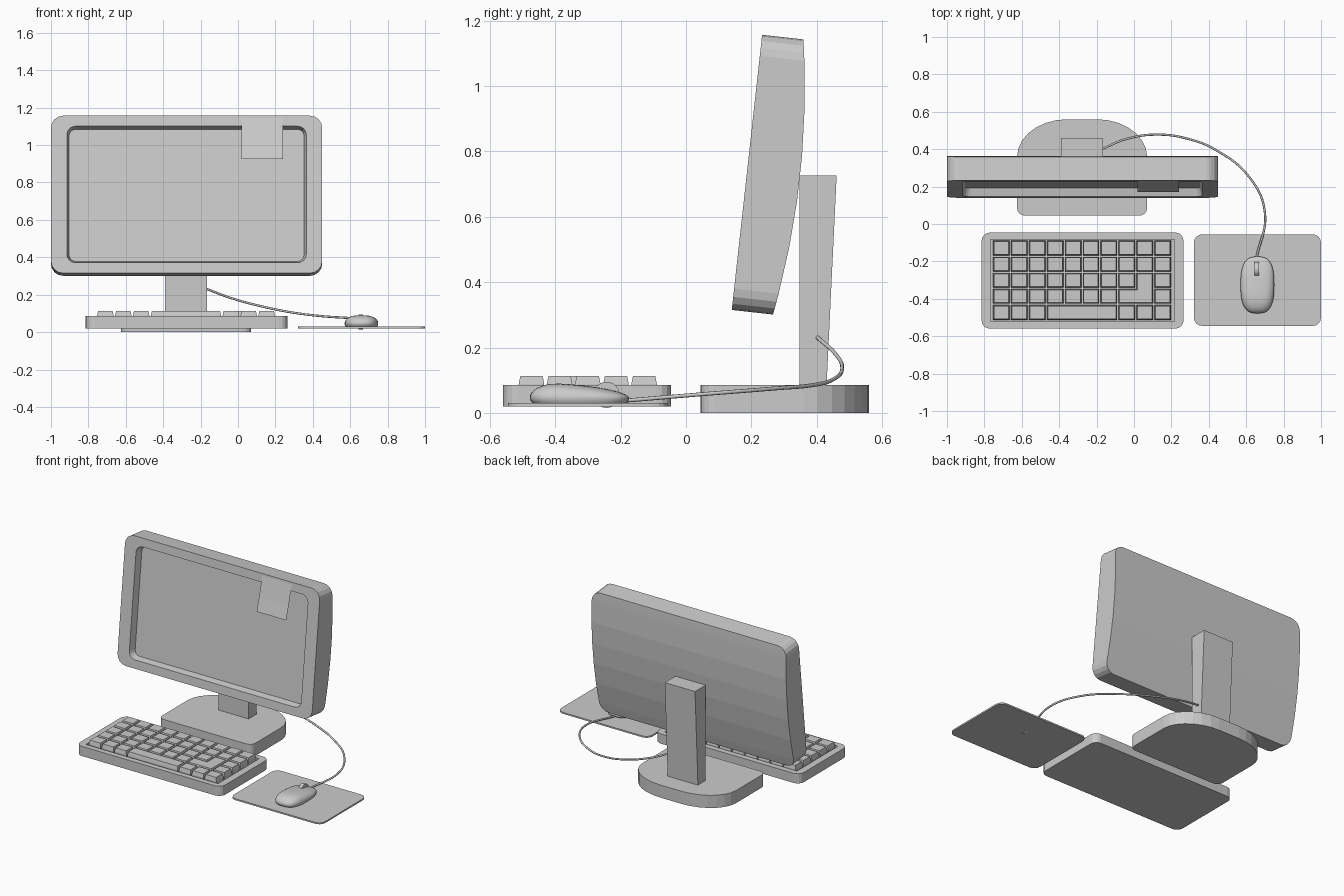
import bpy, bmesh, math
from mathutils import Vector

if "Cube" in bpy.data.objects:
    bpy.data.objects.remove(bpy.data.objects["Cube"])


def finish(name, bm, smooth=None):
    bmesh.ops.recalc_face_normals(bm, faces=bm.faces)
    me = bpy.data.meshes.new(name)
    bm.to_mesh(me)
    bm.free()
    ob = bpy.data.objects.new(name, me)
    bpy.context.collection.objects.link(ob)
    if smooth:
        bpy.ops.object.select_all(action='DESELECT')
        ob.select_set(True)
        bpy.context.view_layer.objects.active = ob
        bpy.ops.object.shade_smooth_by_angle(angle=math.radians(smooth))
    return ob


def loft(bm, loops, cap_start=True, cap_end=True):
    rings = [[bm.verts.new(p) for p in loop] for loop in loops]
    n = len(rings[0])
    for a, b in zip(rings, rings[1:]):
        for i in range(n):
            j = (i + 1) % n
            bm.faces.new((a[i], a[j], b[j], b[i]))
    if cap_start:
        bm.faces.new(rings[0])
    if cap_end:
        bm.faces.new(rings[-1])
    return rings


def rounded(hx, hy, r, seg=4, cuts=0):
    """Rounded rectangle; point i on the right mirrors point n-1-i on the left."""
    def arc(cy, a0):
        return [(hx - r + r * math.cos(math.radians(a0 + 90 * k / seg)),
                 cy + r * math.sin(math.radians(a0 + 90 * k / seg))) for k in range(seg + 1)]
    side = [(hx, (r - hy) + 2 * (hy - r) * k / (cuts + 1)) for k in range(1, cuts + 1)]
    right = arc(r - hy, -90) + side + arc(hy - r, 0)
    return right + [(-x, y) for x, y in reversed(right)]


def at(pts, z, cx=0, cy=0):
    return [(x + cx, y + cy, z) for x, y in pts]


def inset(poly, t):
    """Inset a counter-clockwise right-angled polygon."""
    out = []
    for i, p in enumerate(poly):
        d1 = (Vector(p) - Vector(poly[i - 1])).normalized()
        d2 = (Vector(poly[(i + 1) % len(poly)]) - Vector(p)).normalized()
        out.append((p[0] - t * (d1.y + d2.y), p[1] + t * (d1.x + d2.x)))
    return out


# Monitor: tilted shell with recessed screen and bowed back
H, TILT = 0.847, math.radians(6.3)
ct, st = math.cos(TILT), math.sin(TILT)


def screen_pt(x, v, w):
    v += H / 2
    return (x - 0.275, 0.14 + st * v + ct * w, 0.315 + ct * v - st * w)


outer = rounded(0.725, H / 2, 0.065, cuts=4)
lip = rounded(0.64, 0.367, 0.045, cuts=4)
floor = rounded(0.628, 0.355, 0.035, cuts=4)
bm = bmesh.new()
rings = loft(bm, [
    [screen_pt(x, v, 0.127 + 0.036 * (1 - (2 * v / H) ** 2)) for x, v in outer],
    [screen_pt(x, v, 0) for x, v in outer],
    [screen_pt(x, v, 0) for x, v in lip],
    [screen_pt(x, v, 0.045) for x, v in floor]], cap_start=False)
back = rings[0]
for i in range(len(back) // 2 - 1):
    bm.faces.new((back[i], back[i + 1], back[-2 - i], back[-1 - i]))
finish("monitor", bm)

# Paper note hanging from the top of the bezel
bm = bmesh.new()
rows = [[bm.verts.new((x, y, z)) for x in (0.02, 0.24)]
        for y, z in ((0.229, 1.145), (0.214, 1.085), (0.195, 1.01), (0.17, 0.925))]
for a, b in zip(rows, rows[1:]):
    bm.faces.new((a[0], b[0], b[1], a[1]))
finish("paper_note", bm)

# Stand post
bm = bmesh.new()
loft(bm, [[(-0.39, 0.348, z), (-0.165, 0.348, z), (-0.165, y, z), (-0.39, y, z)]
          for y, z in ((0.43, 0.08), (0.461, 0.727))])
finish("stand_post", bm)

# Stand base: small front corners, broad rounded back
right = [(0.3475 - 0.04 + 0.04 * math.sin(a), 0.085 - 0.04 * math.cos(a))
         for a in [math.pi / 8 * k for k in range(5)]]
right += [(0.0775 + 0.27 * math.cos(a), 0.36 + 0.2 * math.sin(a))
          for a in [math.pi / 14 * k for k in range(8)]]
plan = right + [(-x, y) for x, y in reversed(right)]
bm = bmesh.new()
loft(bm, [at(plan, 0, -0.2775), at(plan, 0.085, -0.2775)])
finish("stand_base", bm)

# Keyboard body with a shallow tray
body, tray = rounded(0.54, 0.257, 0.045), rounded(0.492, 0.22, 0.004)
bm = bmesh.new()
loft(bm, [at(p, z, -0.275, -0.3025) for p, z in
          ((body, 0.02), (body, 0.085), (tray, 0.085), (tray, 0.065))])
finish("keyboard_body", bm)

# Keys: single cells, a wide space key and an L-shaped enter key


def cell(c0, r0, c1, r1):
    return [(c0, r1), (c1, r1), (c1, r0), (c0, r0)]


keys = [cell(c, r, c + 1, r + 1) for r in range(5) for c in range(10)
        if not (r == 4 and 3 <= c <= 6) and (r, c) not in ((2, 8), (3, 7), (3, 8))]
keys += [cell(3, 4, 7, 5), [(7, 4), (9, 4), (9, 2), (8, 2), (8, 3), (7, 3)]]
bm = bmesh.new()
for key in keys:
    poly = [(-0.757 + 0.0958 * c, -0.085 - 0.0862 * r) for c, r in key]
    loft(bm, [at(inset(poly, 0.004), 0.065), at(inset(poly, 0.004), 0.088),
              at(inset(poly, 0.009), 0.113)])
finish("keys", bm)

# Mouse pad
pad = rounded(0.34, 0.245, 0.045)
bm = bmesh.new()
loft(bm, [at(pad, 0.02, 0.66, -0.3), at(pad, 0.03, 0.66, -0.3)])
finish("mouse_pad", bm)

# Mouse: superellipse plan with a top that slopes to the front
MX, MY = 0.66, -0.326


def mouse_ring(s, f):
    ring = []
    for k in range(40):
        a = math.tau * k / 40
        c, n = math.cos(a), math.sin(a)
        x = 0.09 * s * math.copysign(abs(c) ** 0.72, c)
        y = 0.152 * s * math.copysign(abs(n) ** 0.72, n)
        t = min(max((y + 0.1) / 0.25, 0), 1)
        ring.append((MX + x, MY + y, f(0.093 - 0.027 * t ** 1.3)))
    return ring


levels = [mouse_ring(s, lambda h, z=z: z) for s, z in ((0.93, 0.029), (0.98, 0.036), (1, 0.046))]
for k in range(1, 10):
    a = math.pi / 2 * k / 9.3
    levels.append(mouse_ring(math.cos(a) ** 0.6,
                             lambda h, a=a: 0.046 + (h - 0.046) * math.sin(a)))
bm = bmesh.new()
loft(bm, levels)
finish("mouse", bm, 40)

# Scroll wheel
bm = bmesh.new()
loft(bm, [[(x, -0.243 + 0.04 * math.cos(math.tau * k / 24), 0.055 + 0.04 * math.sin(math.tau * k / 24))
           for k in range(24)] for x in (0.645, 0.669)])
finish("scroll_wheel", bm, 40)

# Mouse cord sweeping round to the stand
path = [(0.655, -0.18, 0.038), (0.70, 0.06, 0.058), (0.617, 0.25, 0.073), (0.43, 0.40, 0.087),
        (0.29, 0.455, 0.105), (0.13, 0.478, 0.137), (-0.04, 0.455, 0.183), (-0.168, 0.402, 0.231)]
cu = bpy.data.curves.new("mouse_cord", 'CURVE')
cu.dimensions = '3D'
cu.bevel_depth = 0.006
cu.bevel_resolution = 2
cu.use_fill_caps = True
sp = cu.splines.new('BEZIER')
sp.bezier_points.add(len(path) - 1)
for bp, p in zip(sp.bezier_points, path):
    bp.co = p
    bp.handle_left_type = bp.handle_right_type = 'AUTO'
cord = bpy.data.objects.new("mouse_cord", cu)
bpy.context.collection.objects.link(cord)
bpy.ops.object.select_all(action='DESELECT')
cord.select_set(True)
bpy.context.view_layer.objects.active = cord
bpy.ops.object.convert(target='MESH')
bpy.ops.object.shade_smooth_by_angle(angle=math.radians(60))
